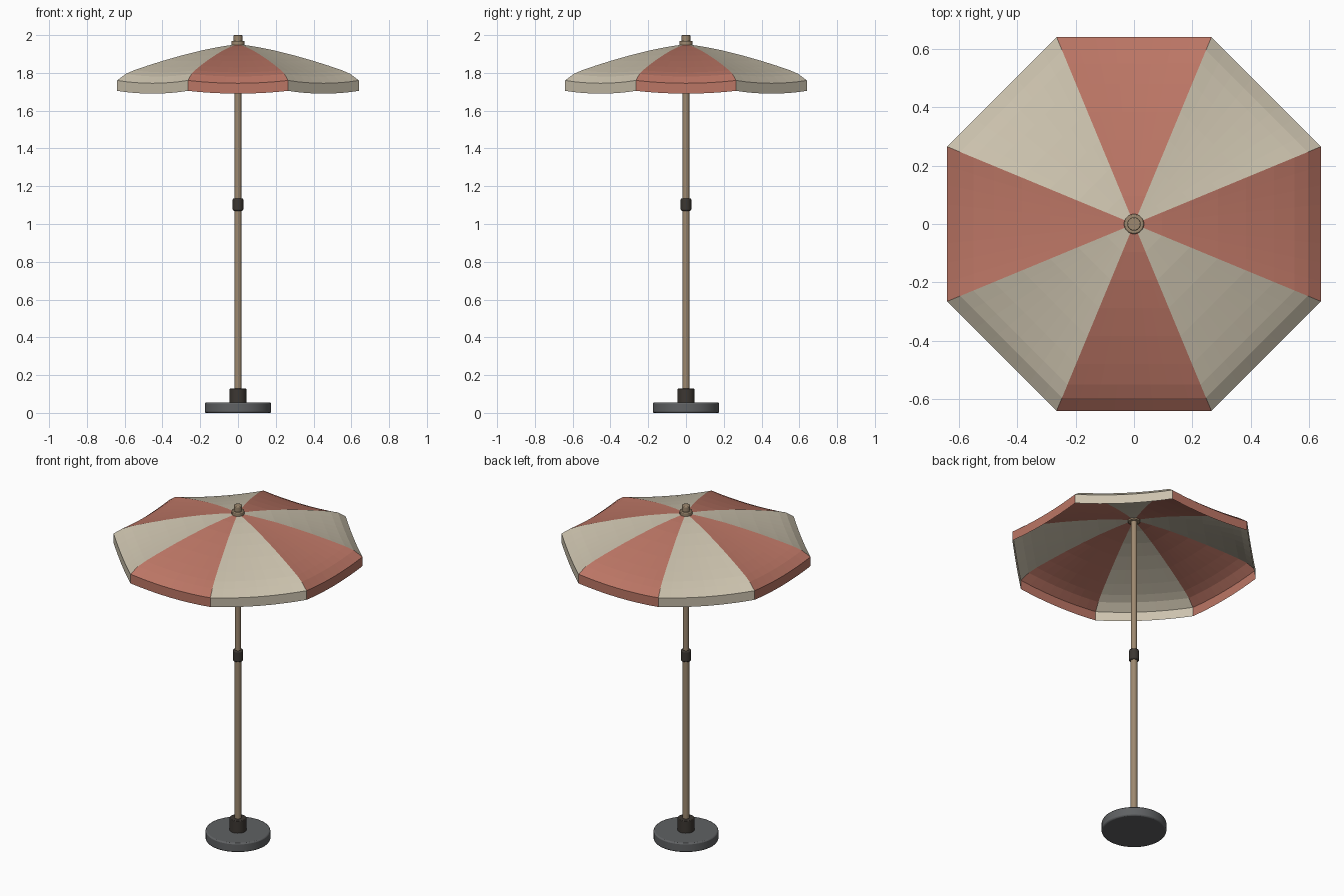
import bpy
import bmesh
from math import cos, sin, pi, radians
from mathutils import Vector

cube = bpy.data.objects.get("Cube")
if cube:
    bpy.data.objects.remove(cube, do_unlink=True)


def make_material(name, rgb):
    mat = bpy.data.materials.new(name)
    mat.use_nodes = True
    mat.diffuse_color = (*rgb, 1)
    mat.node_tree.nodes["Principled BSDF"].inputs["Base Color"].default_value = (*rgb, 1)
    return mat


terracotta = make_material("terracotta fabric", (0.50, 0.18, 0.13))
cream = make_material("cream fabric", (0.60, 0.54, 0.42))
wood = make_material("wood", (0.34, 0.25, 0.16))
stone = make_material("grey stone", (0.115, 0.12, 0.125))
dark = make_material("dark metal", (0.045, 0.038, 0.032))


def add_cylinder(name, radius, bottom, top, mat, bevel=0, sides=32):
    """Upright cylinder on the axis, with optional softened rims."""
    bpy.ops.mesh.primitive_cylinder_add(
        vertices=sides, radius=radius, depth=top - bottom,
        location=(0, 0, (top + bottom) / 2))
    obj = bpy.context.object
    obj.name = name
    obj.data.materials.append(mat)
    if bevel:
        mod = obj.modifiers.new("soft rims", 'BEVEL')
        mod.width = bevel
        mod.segments = 2
        mod.limit_method = 'ANGLE'
    bpy.ops.object.shade_smooth_by_angle(angle=radians(35))
    return obj


# Weighted base and pole
add_cylinder("base_plate", 0.176, 0, 0.055, stone, 0.007, 48)
add_cylinder("base_socket", 0.046, 0.05, 0.128, dark, 0.003)
add_cylinder("lower_pole", 0.0185, 0.05, 1.10, wood)
add_cylinder("upper_pole", 0.0175, 1.10, 1.96, wood)
add_cylinder("pole_collar", 0.028, 1.07, 1.135, dark, 0.006)

# Hub and finial
add_cylinder("top_hub", 0.034, 1.94, 1.97, wood, 0.004)
add_cylinder("finial", 0.023, 1.965, 2.0, wood, 0.003)

# Canopy: eight panels whose cloth sags between the ribs
PANELS, STEPS = 8, 8
RIM = 0.64 / cos(pi / PANELS)
SAG = 0.015
HEM = 0.055
rib = [(0, 1.953), (0.15, 1.938), (0.3, 1.919), (0.45, 1.895), (0.6, 1.868),
       (0.75, 1.838), (0.86, 1.814), (0.93, 1.794), (1, 1.760)]

bm = bmesh.new()
for panel in range(PANELS):
    mid = panel * 2 * pi / PANELS
    start, end = (Vector((cos(mid + a), sin(mid + a), 0)) * RIM
                  for a in (-pi / PANELS, pi / PANELS))
    rows = []
    for t, z in rib + [(1, rib[-1][1] - HEM)]:
        row = []
        for i in range(STEPS + 1):
            u = i / STEPS
            p = start.lerp(end, u) * t
            p.z = z - SAG * t * t * 4 * u * (1 - u)
            row.append(bm.verts.new(p))
        rows.append(row)
    for r, (inner, outer) in enumerate(zip(rows, rows[1:])):
        for i in range(STEPS):
            corners = [inner[i], outer[i], outer[i + 1]]
            if r > 0:
                corners.append(inner[i + 1])
            face = bm.faces.new(corners)
            face.material_index = panel % 2
bmesh.ops.remove_doubles(bm, verts=bm.verts, dist=0.0001)
mesh = bpy.data.meshes.new("canopy")
bm.to_mesh(mesh)
bm.free()
mesh.materials.append(terracotta)
mesh.materials.append(cream)
canopy = bpy.data.objects.new("canopy", mesh)
bpy.context.collection.objects.link(canopy)
